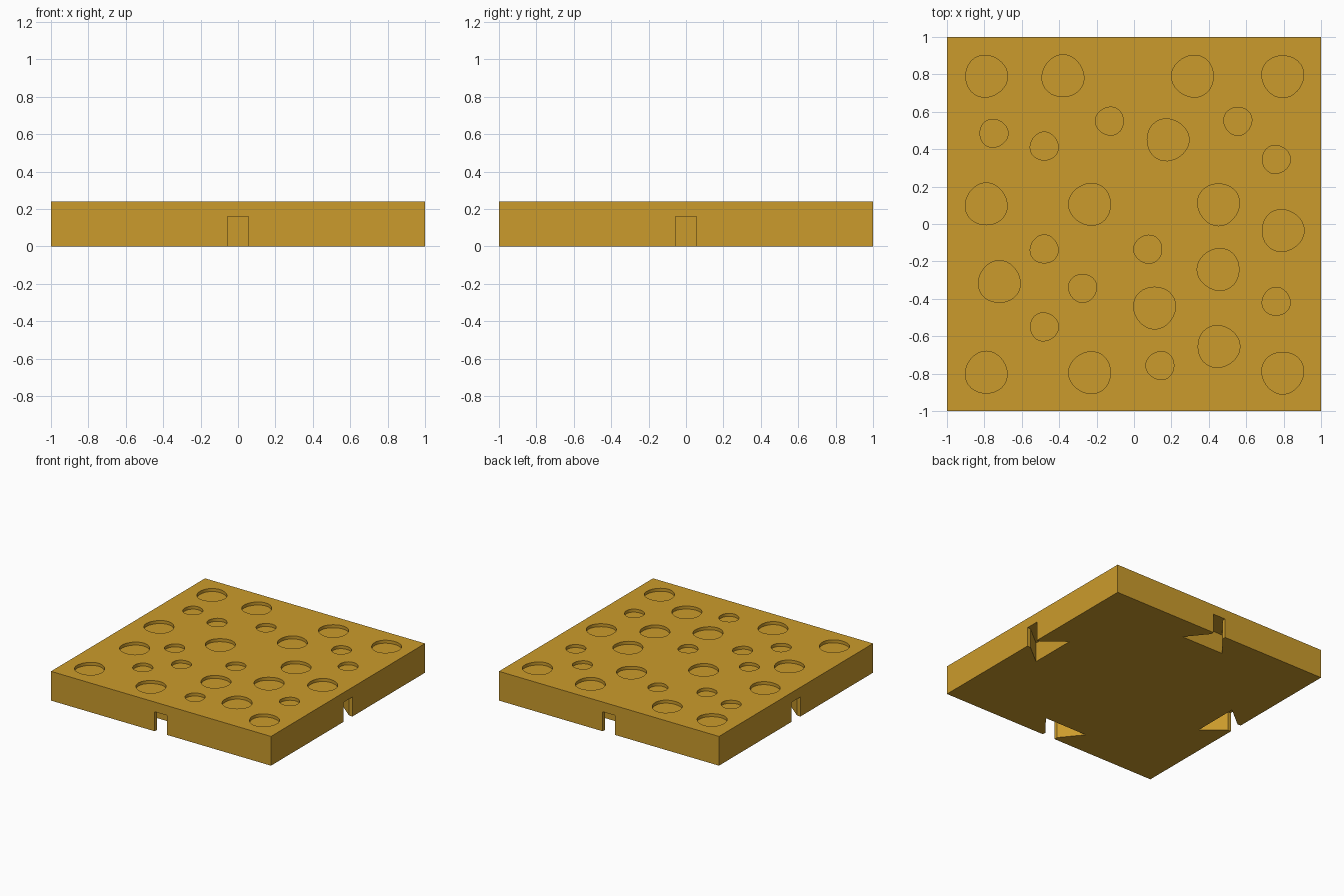
import bpy, bmesh, math

if "Cube" in bpy.data.objects:
    bpy.data.objects.remove(bpy.data.objects["Cube"])

TOP, PIT_DEPTH = 0.24, 0.025


def new_object(name, bm):
    bmesh.ops.recalc_face_normals(bm, faces=bm.faces)
    mesh = bpy.data.meshes.new(name)
    bm.to_mesh(mesh)
    bm.free()
    obj = bpy.data.objects.new(name, mesh)
    bpy.context.collection.objects.link(obj)
    return obj


def add_prism(bm, outline, z0, z1):
    """Closed prism from a 2D outline."""
    low = [bm.verts.new((x, y, z0)) for x, y in outline]
    high = [bm.verts.new((x, y, z1)) for x, y in outline]
    bm.faces.new(low)
    bm.faces.new(high)
    n = len(outline)
    for i in range(n):
        j = (i + 1) % n
        bm.faces.new((low[i], low[j], high[j], high[i]))


def cut(target, cutter):
    mod = target.modifiers.new("cut", 'BOOLEAN')
    mod.operation, mod.solver, mod.object = 'DIFFERENCE', 'EXACT', cutter
    bpy.context.view_layer.objects.active = target
    bpy.ops.object.modifier_apply(modifier=mod.name)
    bpy.data.objects.remove(cutter)


# Square tile body
bm = bmesh.new()
add_prism(bm, [(-1, -1), (1, -1), (1, 1), (-1, 1)], 0, TOP)
tile = new_object("tile", bm)

# Dovetail clip sockets under the middle of each edge
half_socket = [(1.05, 0.057), (0.97, 0.057), (0.80, 0.195)]
socket = half_socket + [(x, -y) for x, y in reversed(half_socket)]
bm = bmesh.new()
for k in range(4):
    c, s = round(math.cos(k * math.pi / 2)), round(math.sin(k * math.pi / 2))
    add_prism(bm, [(c * x - s * y, s * x + c * y) for x, y in socket], -0.05, 0.16)
cut(tile, new_object("socket_cutter", bm))

# Shallow, slightly uneven round pits in the top
large = [(-.79, .79), (-.38, .79), (.315, .79), (.795, .79), (.18, .45),
         (-.79, .105), (-.235, .105), (.452, .105), (.795, -.035), (-.72, -.31),
         (.452, -.243), (.11, -.447), (.452, -.655), (-.79, -.795),
         (-.235, -.795), (.795, -.795)]
small = [(-.75, .485), (-.48, .415), (-.13, .55), (.555, .55), (.76, .345),
         (-.48, -.135), (.075, -.135), (-.275, -.343), (-.48, -.55),
         (.76, -.415), (.14, -.757)]
bm = bmesh.new()
for radius, centres in ((0.112, large), (0.075, small)):
    for i, (cx, cy) in enumerate(centres):
        ring = []
        for k in range(32):
            a = 2 * math.pi * k / 32
            r = radius * (1 + 0.025 * math.cos(3 * a + i * math.pi / 2))
            ring.append((cx + r * math.cos(a), cy + r * math.sin(a)))
        add_prism(bm, ring, TOP - PIT_DEPTH, TOP + 0.1)
cut(tile, new_object("pit_cutter", bm))

# Golden finish, sharp edges kept
mat = bpy.data.materials.new("gold")
mat.diffuse_color = (0.60, 0.33, 0.025, 1)
mat.use_nodes = True
mat.node_tree.nodes["Principled BSDF"].inputs["Base Color"].default_value = mat.diffuse_color
tile.data.materials.clear()
tile.data.materials.append(mat)
bpy.ops.object.select_all(action='DESELECT')
tile.select_set(True)
bpy.context.view_layer.objects.active = tile
bpy.ops.object.shade_smooth_by_angle(angle=math.radians(30))
